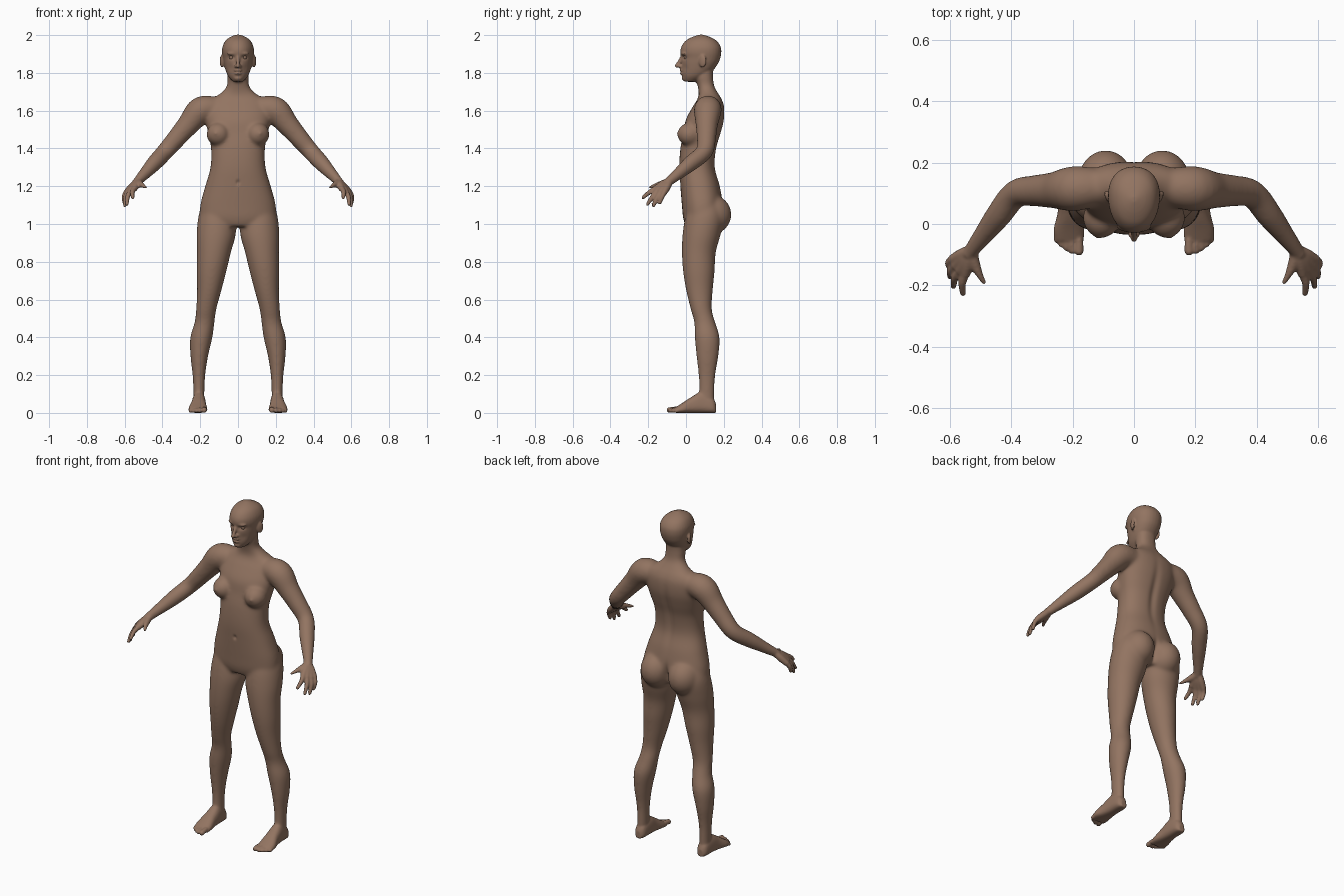
import bpy, bmesh
from math import sin, cos, pi, exp, radians
from mathutils import Vector, Matrix

skin = bpy.data.materials.new("skin")
skin.diffuse_color = (0.29, 0.175, 0.12, 1)
bm = bmesh.new()


def spline(keys, steps=5):
    """Catmull-Rom through rows of numbers"""
    out = []
    for i in range(len(keys) - 1):
        a, b, c, d = (keys[max(0, min(len(keys) - 1, i + j))] for j in (-1, 0, 1, 2))
        for k in range(steps):
            t = k / steps
            out.append([0.5 * (2 * q + (r - p) * t + (2 * p - 5 * q + 4 * r - s) * t * t
                               + (3 * q - p - 3 * r + s) * t ** 3)
                        for p, q, r, s in zip(a, b, c, d)])
    return out + [list(keys[-1])]


def loft(rings, n=2.0, taper=0.0, seg=32):
    """Skin superellipse rings given as (centre, u axis, v axis)"""
    loops = []
    for c, u, v in rings:
        loop = []
        for k in range(seg):
            a = 2 * pi * k / seg
            p, q = cos(a), sin(a)
            p = abs(p) ** (2 / n) * (1 if p > 0 else -1)
            q = abs(q) ** (2 / n) * (1 if q > 0 else -1)
            loop.append(bm.verts.new(c + u * p * (1 + taper * q) + v * q))
        loops.append(loop)
    faces = [bm.faces.new(loops[0]), bm.faces.new(loops[-1][::-1])]
    for a, b in zip(loops, loops[1:]):
        for k in range(seg):
            j = (k + 1) % seg
            faces.append(bm.faces.new((a[k], b[k], b[j], a[j])))
    bmesh.ops.recalc_face_normals(bm, faces=faces)


def column(keys, s=1, **kw):
    """Rows: z, x centre, front y, back y, half width"""
    loft([(Vector((s * x, (f + b) / 2, z)), Vector((w, 0, 0)), Vector((0, (b - f) / 2, 0)))
          for z, x, f, b, w in spline(keys)], **kw)


def ball(c, r, rot=0):
    m = Matrix.Translation(c) @ Matrix.Rotation(rot, 4, 'Z') @ Matrix.Diagonal((*r, 1))
    bmesh.ops.create_uvsphere(bm, u_segments=24, v_segments=16, radius=1, matrix=m)


def tube(keys, s=1):
    """Rows: x, y, z, radius; rounded at the far end"""
    rows = spline(keys)
    pts = [Vector((s * r[0], r[1], r[2])) for r in rows]
    rings = []
    for i, p in enumerate(pts):
        t = (pts[min(i + 1, len(pts) - 1)] - pts[max(i - 1, 0)]).normalized()
        u = t.cross(Vector((0, 0, 1))).normalized()
        rings.append((p, u * rows[i][3], t.cross(u) * rows[i][3]))
    loft(rings, seg=20)
    ball(pts[-1], (rows[-1][3],) * 3)


# trunk and neck
column([(0.985, 0, 0.00, 0.16, 0.13), (1.03, 0, -0.015, 0.185, 0.195), (1.1, 0, -0.022, 0.195, 0.2),
        (1.2, 0, -0.03, 0.18, 0.174), (1.3, 0, -0.036, 0.154, 0.146), (1.4, 0, -0.03, 0.162, 0.143),
        (1.48, 0, -0.015, 0.185, 0.158), (1.55, 0, -0.002, 0.202, 0.172), (1.62, 0, 0.035, 0.203, 0.168),
        (1.66, 0, 0.06, 0.19, 0.145), (1.69, 0, 0.068, 0.172, 0.095), (1.73, 0, 0.062, 0.15, 0.06),
        (1.78, 0, 0.05, 0.143, 0.056), (1.83, 0, 0.05, 0.145, 0.056)], n=2.3)

# head
column([(1.753, 0, -0.010, 0.05, 0.026), (1.78, 0, -0.019, 0.10, 0.050), (1.81, 0, -0.023, 0.14, 0.064),
        (1.85, 0, -0.024, 0.17, 0.075), (1.88, 0, -0.024, 0.182, 0.080), (1.91, 0, -0.030, 0.187, 0.084),
        (1.94, 0, -0.024, 0.183, 0.081), (1.97, 0, -0.002, 0.162, 0.066), (1.99, 0, 0.033, 0.127, 0.041),
        (2.002, 0, 0.07, 0.09, 0.010)], n=2.15, taper=0.1)

# nose, lips, chin
tube([(0, -0.02, 1.888, 0.009), (0, -0.037, 1.855, 0.010), (0, -0.049, 1.837, 0.011)])
ball((0, -0.024, 1.813), (0.022, 0.011, 0.007))
ball((0, -0.022, 1.797), (0.019, 0.012, 0.007))
ball((0, -0.006, 1.772), (0.022, 0.017, 0.016))

for s in (1, -1):
    # nostril, brow, ear
    ball((s * 0.011, -0.032, 1.835), (0.010, 0.011, 0.008))
    ball((s * 0.032, -0.012, 1.902), (0.026, 0.014, 0.008), s * 0.3)
    ball((s * 0.085, 0.088, 1.862), (0.009, 0.022, 0.034), -s * radians(25))
    # breast and buttock
    ball((s * 0.105, 0.02, 1.475), (0.062, 0.066, 0.062))
    ball((s * 0.118, -0.042, 1.48), (0.011, 0.011, 0.011))
    ball((s * 0.092, 0.135, 1.05), (0.092, 0.106, 0.105))
    # leg
    column([(1.14, 0.115, 0.04, 0.16, 0.06), (1.05, 0.112, 0.0, 0.20, 0.096), (0.95, 0.115, -0.018, 0.185, 0.104),
            (0.85, 0.127, -0.022, 0.158, 0.09), (0.75, 0.14, -0.016, 0.152, 0.079),
            (0.65, 0.152, 0.0, 0.142, 0.065), (0.55, 0.168, 0.024, 0.137, 0.054),
            (0.48, 0.177, 0.043, 0.155, 0.053), (0.4, 0.194, 0.046, 0.178, 0.059),
            (0.3, 0.205, 0.055, 0.172, 0.047), (0.2, 0.207, 0.066, 0.156, 0.034),
            (0.1, 0.207, 0.07, 0.15, 0.029), (0.03, 0.207, 0.07, 0.15, 0.028)], s)
    # foot: y, x, height, half width
    loft([(Vector((s * x, y, h / 2)), Vector((w, 0, 0)), Vector((0, 0, h / 2)))
          for y, x, h, w in spline([(0.16, 0.207, 0.045, 0.016), (0.14, 0.207, 0.08, 0.031),
                                    (0.08, 0.207, 0.11, 0.036), (0.03, 0.209, 0.085, 0.040),
                                    (-0.02, 0.212, 0.052, 0.049), (-0.055, 0.211, 0.03, 0.046)])], n=2.6, taper=-0.15)
    for x, y, r in ((0.179, -0.088, 0.015), (0.202, -0.087, 0.0115), (0.22, -0.078, 0.011),
                    (0.236, -0.066, 0.0105), (0.252, -0.052, 0.010)):
        tube([(0.21 + (x - 0.21) * 0.8, -0.01, 0.02, r), (x, y + 0.03, 0.02, r * 0.9), (x, y, r, r)], s)
    # arm
    tube([(0.11, 0.12, 1.61, 0.062), (0.195, 0.115, 1.602, 0.074), (0.26, 0.11, 1.53, 0.06),
          (0.32, 0.108, 1.46, 0.052), (0.385, 0.098, 1.385, 0.046), (0.44, 0.03, 1.325, 0.043),
          (0.485, -0.03, 1.275, 0.034), (0.525, -0.082, 1.232, 0.025), (0.535, -0.095, 1.222, 0.023)], s)
    # palm rays and fingers: knuckle, tip
    for k, t in (((0.548, -0.160, 1.188), (0.557, -0.227, 1.140)), ((0.565, -0.150, 1.180), (0.588, -0.203, 1.105)),
                 ((0.580, -0.134, 1.172), (0.599, -0.172, 1.097)), ((0.590, -0.115, 1.168), (0.603, -0.138, 1.113))):
        k, t, w = Vector(k), Vector(t), Vector((0.527, -0.082, 1.232))
        tube([(*(w.lerp(k, 0.1)), 0.018), (*(w.lerp(k, 0.55)), 0.02), (*k, 0.0165)], s)
        bend = k.lerp(t, 0.5) + Vector((0.007, 0, 0.004))
        tube([(*k, 0.0145), (*bend, 0.0125), (*t, 0.0095)], s)
    tube([(0.528, -0.09, 1.225, 0.019), (0.517, -0.13, 1.212, 0.018), (0.502, -0.165, 1.203, 0.0135),
          (0.487, -0.192, 1.193, 0.0105)], s)

# fuse all parts into one skin
mesh = bpy.data.meshes.new("body")
bm.to_mesh(mesh)
bm.free()
body = bpy.data.objects.new("body", mesh)
bpy.context.collection.objects.link(body)
rm = body.modifiers.new("fuse", 'REMESH')
rm.mode, rm.voxel_size = 'VOXEL', 0.0055


def bake():
    bpy.context.view_layer.update()
    dg = bpy.context.evaluated_depsgraph_get()
    me = bpy.data.meshes.new_from_object(body.evaluated_get(dg))
    body.modifiers.clear()
    body.data = me


bake()

# soften the trunk and limbs strongly, head, hands and feet lightly
ramp = lambda v, a, b: max(0.0, min(1.0, (v - a) / (b - a)))
group = body.vertex_groups.new(name="soft")
for v in body.data.vertices:
    w = ramp(abs(v.co.x), 0.53, 0.48) * ramp(v.co.z, 0.07, 0.15) * ramp(v.co.z, 1.77, 1.72)
    group.add([v.index], w, 'REPLACE')
for name, count, vg in (("soften", 45, "soft"), ("polish", 3, "")):
    sm = body.modifiers.new(name, 'SMOOTH')
    sm.factor, sm.iterations, sm.vertex_group = 0.5, count, vg
bake()

# sculpted hollows: centre, reach, push in y
dents = [((0, 0.18, 1.42), (0.022, 0.08, 0.16), -0.010), ((0, 0.21, 1.04), (0.016, 0.08, 0.06), -0.022),
         ((0, -0.03, 1.22), (0.009, 0.03, 0.012), 0.008), ((0, -0.03, 1.805), (0.022, 0.02, 0.004), 0.005)]
for s in (1, -1):
    dents += [((s * 0.034, -0.015, 1.882), (0.017, 0.03, 0.010), 0.010),
              ((s * 0.042, -0.01, 1.825), (0.016, 0.03, 0.02), 0.004)]
for v in body.data.vertices:
    for c, r, push in dents:
        d = sum(((a - b) / q) ** 2 for a, b, q in zip(v.co, c, r))
        if d < 6:
            v.co.y += push * exp(-d)
body.data.materials.clear()
body.data.materials.append(skin)
body.data.shade_smooth()

# eyes
for name, s in (("left_eye", 1), ("right_eye", -1)):
    bpy.ops.mesh.primitive_uv_sphere_add(segments=20, ring_count=12, radius=0.0125,
                                         location=(s * 0.034, 0.001, 1.882))
    eye = bpy.context.object
    eye.name = name
    eye.data.materials.append(skin)
    eye.data.shade_smooth()
